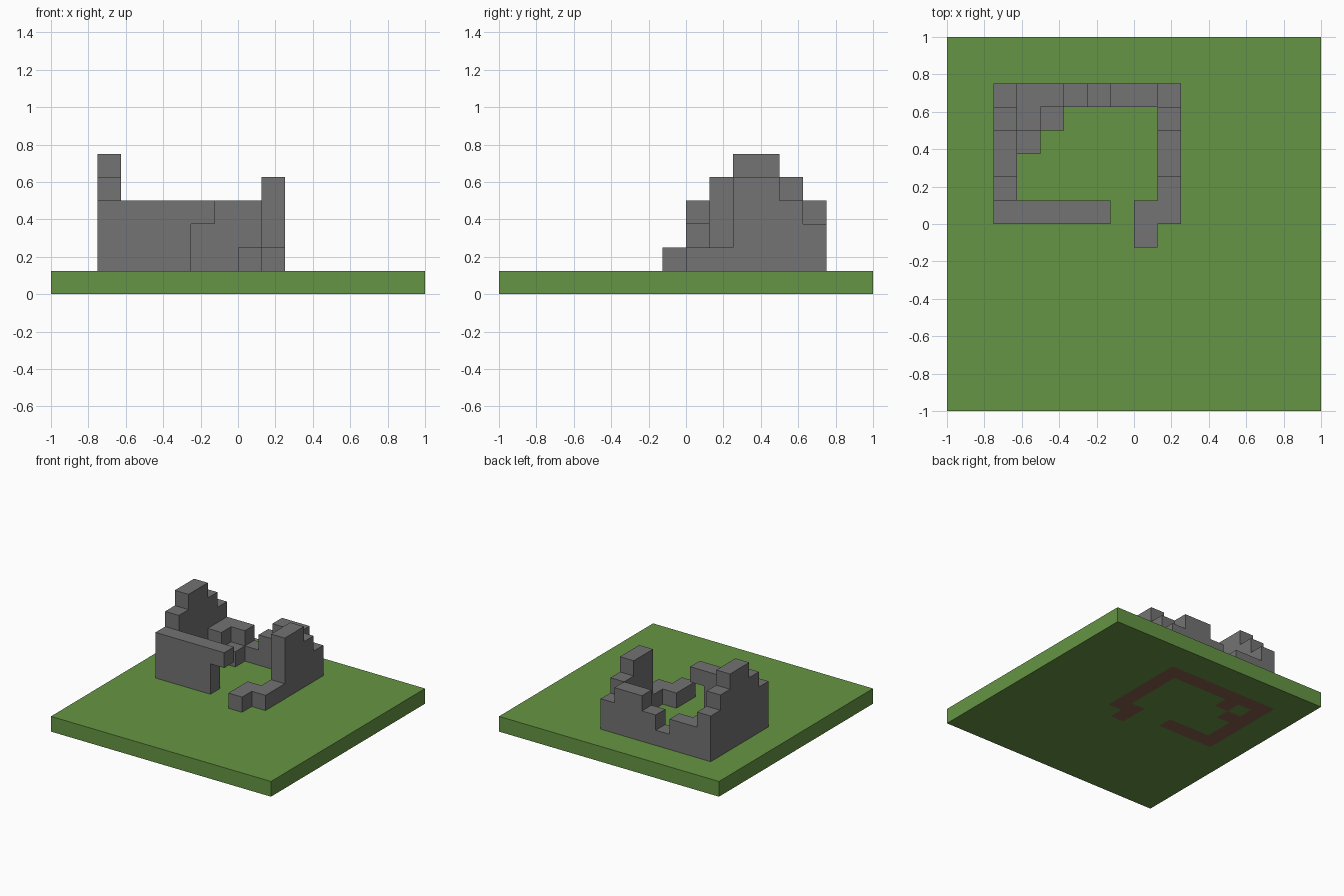
import bpy
import bmesh
from mathutils import Vector

if "Cube" in bpy.data.objects:
    bpy.data.objects.remove(bpy.data.objects["Cube"], do_unlink=True)

GRID = 16            # blocks along each side of the ground
SIZE = 2 / GRID      # edge length of one block


def make_material(name, rgb):
    linear = [((c / 255 + 0.055) / 1.055) ** 2.4 for c in rgb] + [1]
    mat = bpy.data.materials.new(name)
    mat.use_nodes = True
    mat.diffuse_color = linear
    shader = mat.node_tree.nodes["Principled BSDF"]
    shader.inputs["Base Color"].default_value = linear
    shader.inputs["Roughness"].default_value = 0.9
    return mat


stone = make_material("grey stone", (115, 115, 115))
grass = make_material("green grass", (101, 149, 67))
dirt = make_material("brown dirt", (134, 94, 76))


def columns(start, step, heights):
    """Stepped wall: one column of blocks for each height, laid along step."""
    return {(start[0] + n * step[0], start[1] + n * step[1], k)
            for n, h in enumerate(heights) for k in range(h)}


ALONG_X, ALONG_Y = (1, 0), (0, 1)

# Ruined walls, in block coordinates; level 0 rests on the ground
parts = {
    "front_wall": columns((3, 8), ALONG_X, [3, 3, 3]),
    "doorway_lintel": {(6, 8, 2)},
    "right_wall": columns((2, 8), ALONG_Y, [3, 4, 5, 5, 4, 3]),
    "left_wall": columns((9, 8), ALONG_Y, [1, 1, 4, 4, 3, 2]),
    "back_wall": columns((3, 13), ALONG_X, [2, 2, 1, 2, 3, 3]),
    "doorway_stub": columns((8, 7), ALONG_Y, [1, 1]),
    "corner_stair": {(3, 11, 0), (4, 12, 0), (3, 12, 1)},
}
ground = {(i, j, -1) for i in range(GRID) for j in range(GRID)}
walls = set().union(*parts.values())
solid = walls | ground


def build_blocks(name, cells, materials, choose=lambda cell, normal: 0):
    """Mesh only the exposed block faces; choose gives the material slot."""
    bm = bmesh.new()
    verts = {}

    def vert(p):
        key = tuple(round(c) for c in p)
        if key not in verts:
            i, j, k = key
            verts[key] = bm.verts.new((i * SIZE - 1, j * SIZE - 1, (k + 1) * SIZE))
        return verts[key]

    for cell in sorted(cells):
        middle = Vector(cell) + Vector((0.5, 0.5, 0.5))
        for axis in range(3):
            for sign in (-1, 1):
                n, u, v = Vector(), Vector(), Vector()
                n[axis] = sign
                u[(axis + 1) % 3] = 0.5
                v[(axis + 2) % 3] = 0.5 * sign
                if tuple(int(c + d) for c, d in zip(cell, n)) in solid:
                    continue
                corners = (-u - v, u - v, u + v, v - u)
                face = bm.faces.new([vert(middle + n / 2 + c) for c in corners])
                face.material_index = choose(cell, n)
    mesh = bpy.data.meshes.new(name)
    bm.to_mesh(mesh)
    bm.free()
    for mat in materials:
        mesh.materials.append(mat)
    obj = bpy.data.objects.new(name, mesh)
    bpy.context.collection.objects.link(obj)


# Ground slab, with dirt showing underneath the wall footprint
build_blocks("ground", ground, [grass, dirt],
             lambda cell, n: int(n.z < 0 and (cell[0], cell[1], 0) in walls))

# Stone walls
for part, cells in parts.items():
    build_blocks(part, cells, [stone])
